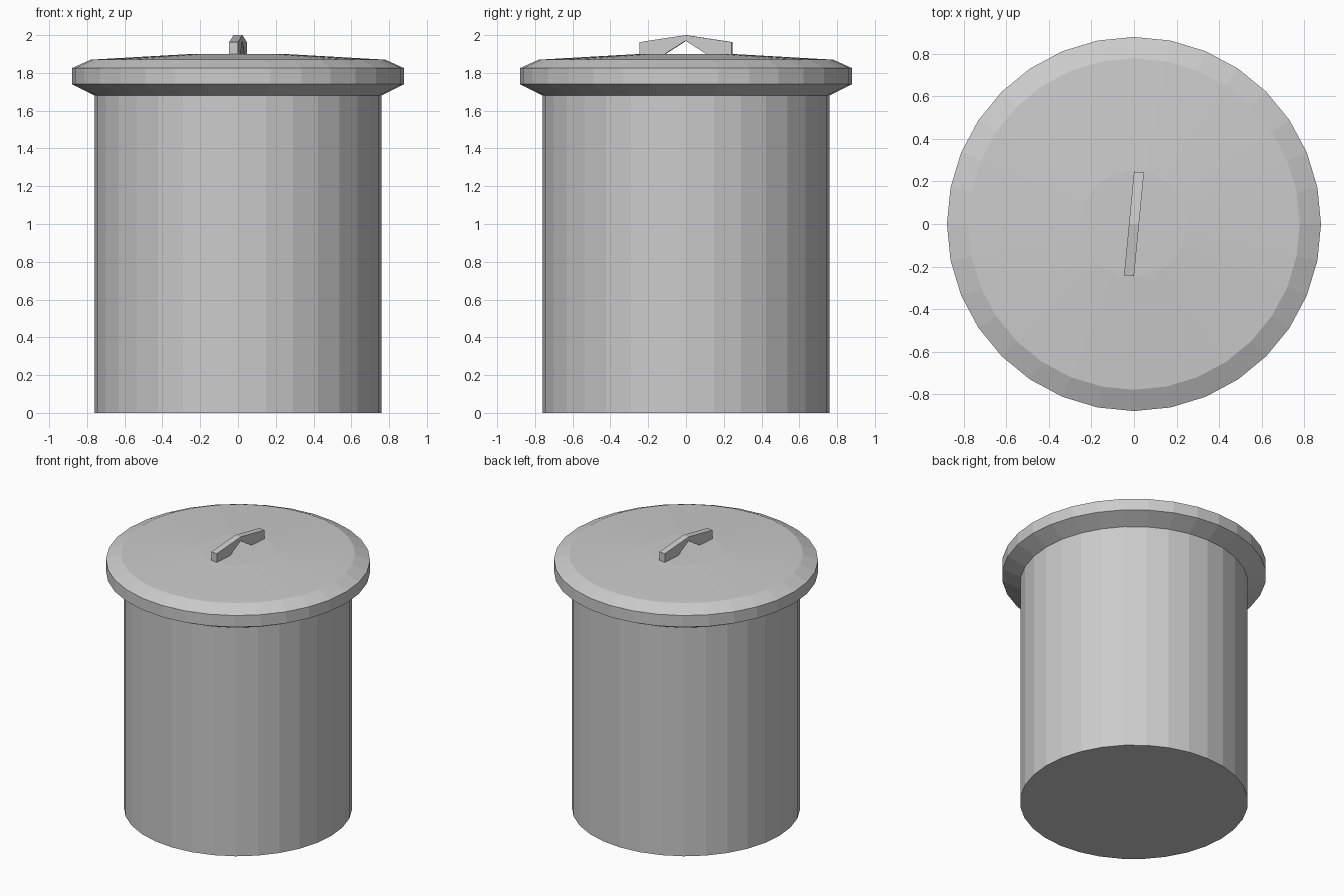
import bpy, bmesh, math

if "Cube" in bpy.data.objects:
    bpy.data.objects.remove(bpy.data.objects["Cube"])

SIDES = 32


def finish(name, bm):
    bmesh.ops.remove_doubles(bm, verts=bm.verts, dist=1e-5)
    bmesh.ops.recalc_face_normals(bm, faces=bm.faces)
    mesh = bpy.data.meshes.new(name)
    bm.to_mesh(mesh)
    bm.free()
    obj = bpy.data.objects.new(name, mesh)
    bpy.context.collection.objects.link(obj)
    return obj


def lathe(name, profile):
    """Revolve an (r, z) profile around z."""
    bm = bmesh.new()
    verts = [bm.verts.new((r, 0, z)) for r, z in profile]
    edges = [bm.edges.new(pair) for pair in zip(verts, verts[1:])]
    bmesh.ops.spin(bm, geom=verts + edges, cent=(0, 0, 0), axis=(0, 0, 1),
                   angle=math.tau, steps=SIDES, use_duplicate=False)
    return finish(name, bm)


def extrude_x(name, outline, width):
    """Give a (y, z) outline a thickness along x."""
    bm = bmesh.new()
    face = bm.faces.new([bm.verts.new((-width / 2, y, z)) for y, z in outline])
    new = bmesh.ops.extrude_face_region(bm, geom=[face])["geom"]
    moved = [v for v in new if isinstance(v, bmesh.types.BMVert)]
    bmesh.ops.translate(bm, verts=moved, vec=(width, 0, 0))
    return finish(name, bm)


# Straight drum with a closed bottom
lathe("can_body", [(0, 0), (0.76, 0), (0.76, 1.68)])

# Lid with flared rim and shallow domed top
lathe("lid", [(0.76, 1.68), (0.88, 1.74), (0.88, 1.825), (0.78, 1.87),
              (0.25, 1.90), (0, 1.90)])

# Peaked lid handle, turned slightly off axis
half = [(0.11, 1.90), (0.245, 1.90), (0.245, 1.963)]
outline = ([(0, 1.97)] + half + [(0, 2.0)]
           + [(-y, z) for y, z in reversed(half)])
handle = extrude_x("lid_handle", outline, 0.047)
handle.rotation_euler.z = math.radians(-5.5)
